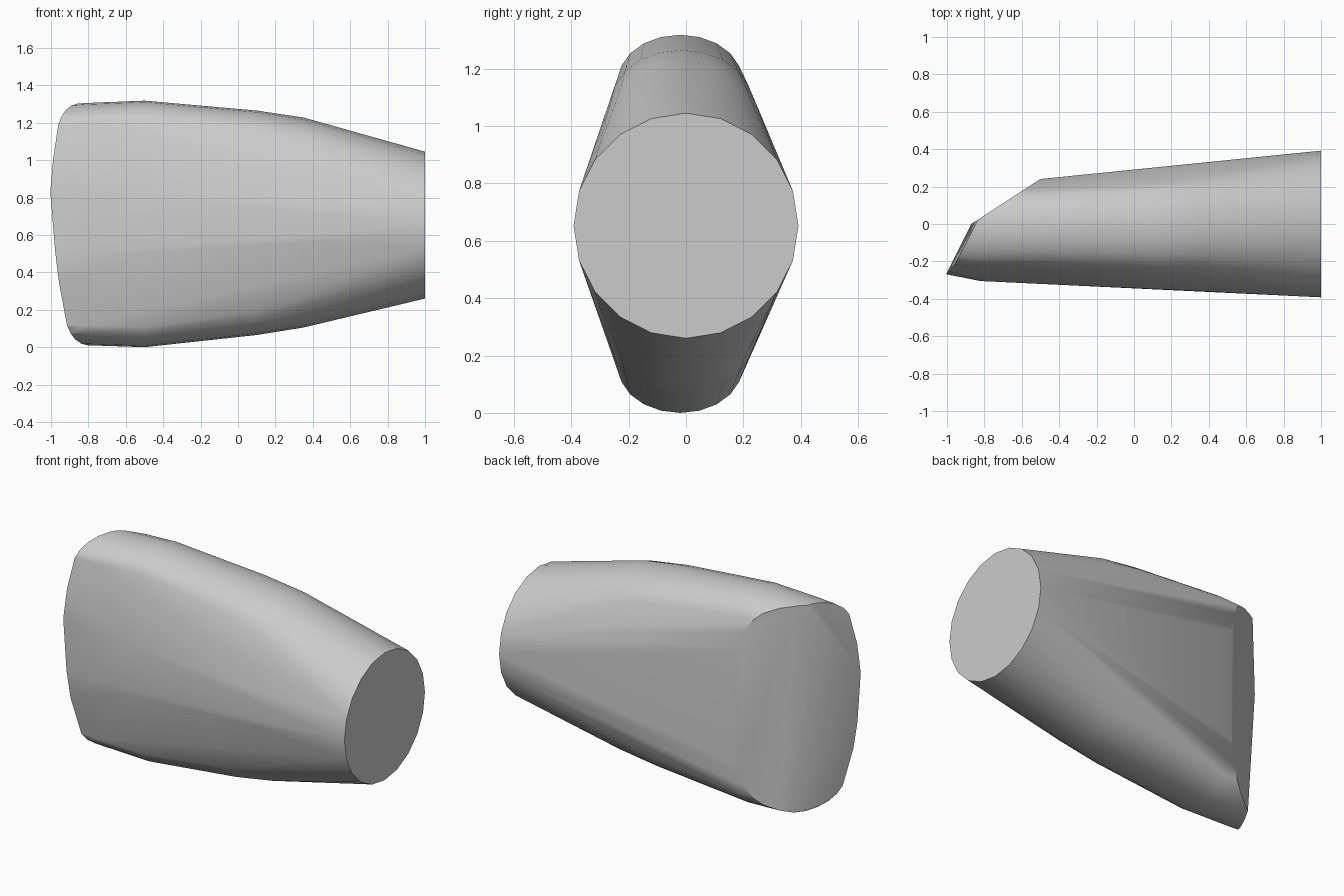
import bpy, bmesh
from math import pi, sin, cos, radians
from mathutils import Vector

cube = bpy.data.objects.get("Cube")
if cube:
    bpy.data.objects.remove(cube)

# One flat grey for the whole body
grey = bpy.data.materials.new("plain grey")
grey.use_nodes = True
colour = (0.6, 0.6, 0.6, 1)
grey.diffuse_color = colour
grey.node_tree.nodes["Principled BSDF"].inputs["Base Color"].default_value = colour

# Tall oval sections: x, front y, back y, bottom z, top z, then the rounded
# ends' centre y, half width and rise
SECTIONS = [
    (-1.1, -0.25, 0.15, 0.02, 1.285, -0.02, 0.20, 0.15),
    (-0.82, -0.305, 0.185, 0.01, 1.305, -0.02, 0.215, 0.155),
    (-0.5, -0.32, 0.225, 0.0, 1.318, -0.02, 0.215, 0.155),
    (0.1, -0.345, 0.302, 0.065, 1.265, -0.015, 0.245, 0.18),
    (0.35, -0.358, 0.333, 0.105, 1.228, -0.01, 0.265, 0.21),
    (1.0, -0.392, 0.392, 0.26, 1.045, 0.0, 0.392, 0.3925),
]
STEPS = 10


def add_section(bm, x, y0, y1, z0, z1, mid, half, rise):
    """Rounded top and bottom, joined by sides that swell at mid height."""
    for start, centre in ((0, z1 - rise), (pi, z0 + rise)):
        for i in range(STEPS + 1):
            a = start + pi * i / STEPS
            bm.verts.new((x, mid + half * cos(a), centre + rise * sin(a)))
    swell = (z1 - z0 - 2 * rise) * 0.15
    for y in (y0, y1):
        for side in (-1, 1):
            bm.verts.new((x, y, (z0 + z1) / 2 + side * swell))


def slice_end(bm, a, b, c):
    """Cut off the left end along the plane through three points and close it."""
    a, b, c = Vector(a), Vector(b), Vector(c)
    normal = (b - a).cross(c - a).normalized()
    if normal.x > 0:
        normal = -normal
    geom = bm.verts[:] + bm.edges[:] + bm.faces[:]
    bmesh.ops.bisect_plane(bm, geom=geom, dist=1e-5, plane_co=a, plane_no=normal,
                           clear_outer=True)
    rim = [e for e in bm.edges if e.is_boundary]
    bmesh.ops.holes_fill(bm, edges=rim, sides=0)


# Tapered body: a taut skin around the sections
bm = bmesh.new()
for section in SECTIONS:
    add_section(bm, *section)
bmesh.ops.remove_doubles(bm, verts=bm.verts[:], dist=0.0005)
hull = bmesh.ops.convex_hull(bm, input=bm.verts[:])
inside = {v for v in hull["geom_interior"] + hull["geom_unused"]
          if isinstance(v, bmesh.types.BMVert)}
bmesh.ops.delete(bm, geom=list(inside), context='VERTS')
bmesh.ops.dissolve_limit(bm, angle_limit=radians(1), verts=bm.verts[:], edges=bm.edges[:])

# Slanted left end: one long bevel, then a steeper one tilted above and below
slice_end(bm, (-0.53, 0.222, 0), (-0.87, 0, 0), (-0.53, 0.222, 1))
tip, inner = (-1, -0.26, 0.84), (-0.87, 0, 0.84)
slice_end(bm, tip, inner, (-0.98, -0.26, 1.23))
slice_end(bm, tip, inner, (-0.935, -0.26, 0.12))

bmesh.ops.remove_doubles(bm, verts=bm.verts[:], dist=0.0005)
bmesh.ops.recalc_face_normals(bm, faces=bm.faces[:])

mesh = bpy.data.meshes.new("tapered_body")
bm.to_mesh(mesh)
bm.free()
mesh.materials.append(grey)
body = bpy.data.objects.new("tapered_body", mesh)
bpy.context.collection.objects.link(body)

# Smooth skin with crisp rims
bpy.ops.object.select_all(action='DESELECT')
body.select_set(True)
bpy.context.view_layer.objects.active = body
bpy.ops.object.shade_smooth_by_angle(angle=radians(36))
weighted = body.modifiers.new("even_shading", 'WEIGHTED_NORMAL')
weighted.keep_sharp = True
